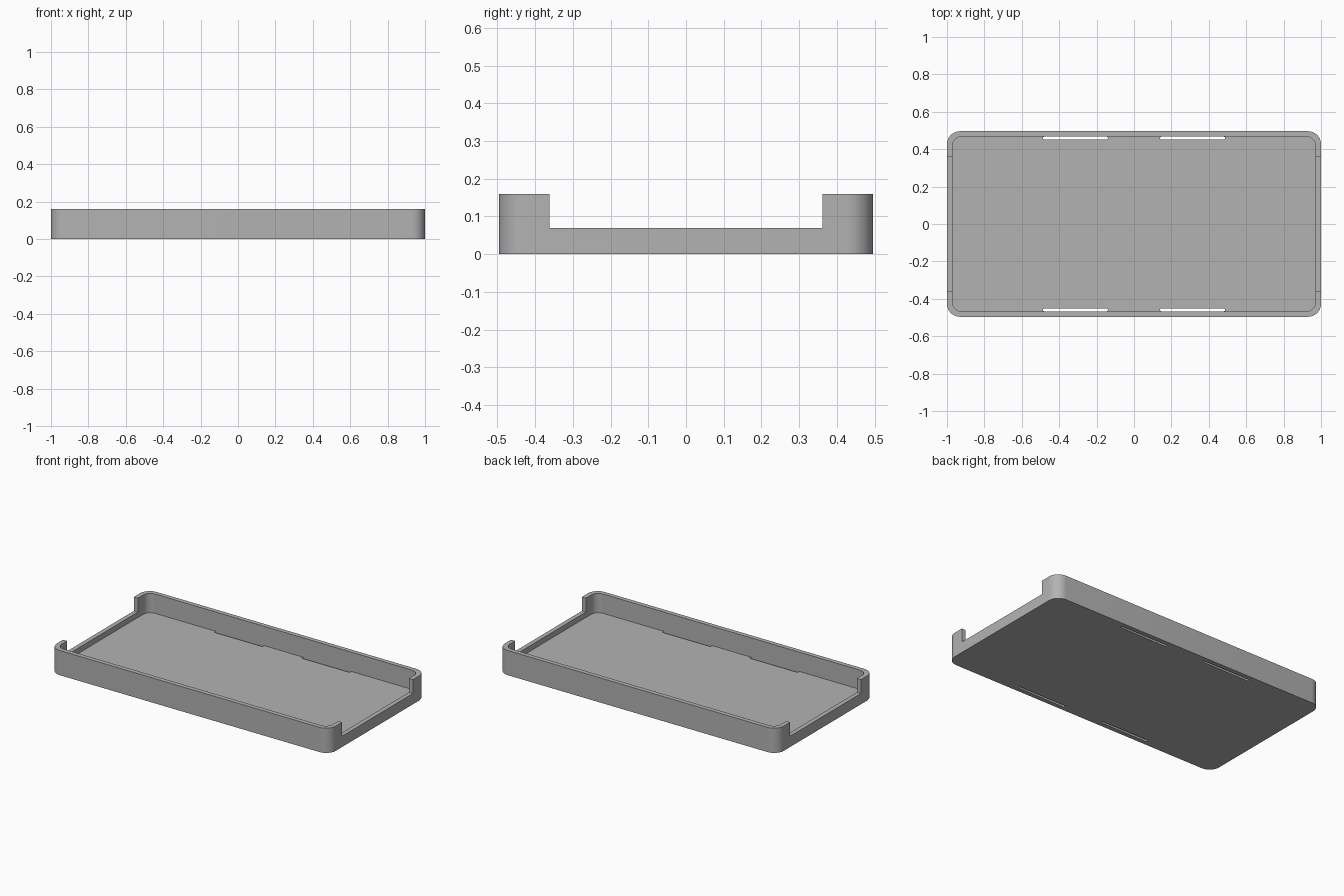
import bpy, bmesh, math

cube = bpy.data.objects.get("Cube")
if cube:
    bpy.data.objects.remove(cube, do_unlink=True)

HALF_X, HALF_Y, HEIGHT = 1.0, 0.496, 0.16
WALL, FLOOR = 0.029, 0.035
NOTCH_Y, NOTCH_Z = 0.362, 0.07

grey = bpy.data.materials.new("mid_grey")
grey.use_nodes = True
colour = (0.45, 0.45, 0.45, 1)
grey.diffuse_color = colour
grey.node_tree.nodes["Principled BSDF"].inputs["Base Color"].default_value = colour


def rounded_block(name, cx, cy, hx, hy, radius, z0, z1, steps=12):
    """Upright prism with a rounded rectangular outline."""
    bm = bmesh.new()
    outline = []
    for corner, (sx, sy) in enumerate([(1, 1), (-1, 1), (-1, -1), (1, -1)]):
        for i in range(steps + 1 if radius else 1):
            a = math.pi / 2 * (corner + i / steps)
            outline.append(bm.verts.new((cx + sx * (hx - radius) + radius * math.cos(a),
                                         cy + sy * (hy - radius) + radius * math.sin(a), z0)))
    base = bm.faces.new(outline)
    top = bmesh.ops.extrude_face_region(bm, geom=[base])["geom"]
    bmesh.ops.translate(bm, vec=(0, 0, z1 - z0),
                        verts=[v for v in top if isinstance(v, bmesh.types.BMVert)])
    bmesh.ops.recalc_face_normals(bm, faces=bm.faces)
    mesh = bpy.data.meshes.new(name)
    bm.to_mesh(mesh)
    bm.free()
    mesh.materials.append(grey)
    obj = bpy.data.objects.new(name, mesh)
    bpy.context.scene.collection.objects.link(obj)
    return obj


# Outer shell of the tray
tray = rounded_block("tray", 0, 0, HALF_X, HALF_Y, 0.07, 0, HEIGHT)

# Cavity, then the openings in both end walls
cutters = [rounded_block("cavity_cutter", 0, 0, HALF_X - WALL, HALF_Y - WALL, 0.05,
                         FLOOR, HEIGHT + 0.1),
           rounded_block("end_notch_cutter", 0, 0, HALF_X + 0.1, NOTCH_Y, 0,
                         NOTCH_Z, HEIGHT + 0.1)]

# Four narrow slots through the floor beside the long walls
for sx in (-1, 1):
    for sy in (-1, 1):
        cutters.append(rounded_block("slot_cutter", sx * 0.313, sy * (HALF_Y - WALL - 0.008),
                                     0.173, 0.008, 0.006, -0.1, FLOOR + 0.01, 4))

for cutter in cutters:
    cutter.hide_render = True
    cut = tray.modifiers.new("cut", 'BOOLEAN')
    cut.operation, cut.solver, cut.object = 'DIFFERENCE', 'EXACT', cutter

# Bake the cuts and drop the cutters
bpy.context.view_layer.update()
final = bpy.data.meshes.new_from_object(tray.evaluated_get(bpy.context.evaluated_depsgraph_get()))
tray.modifiers.clear()
tray.data = final
for cutter in cutters:
    bpy.data.objects.remove(cutter, do_unlink=True)

# Smooth rounded corners, crisp edges
bpy.ops.object.select_all(action='DESELECT')
tray.select_set(True)
bpy.context.view_layer.objects.active = tray
bpy.ops.object.shade_smooth_by_angle(angle=math.radians(30))
